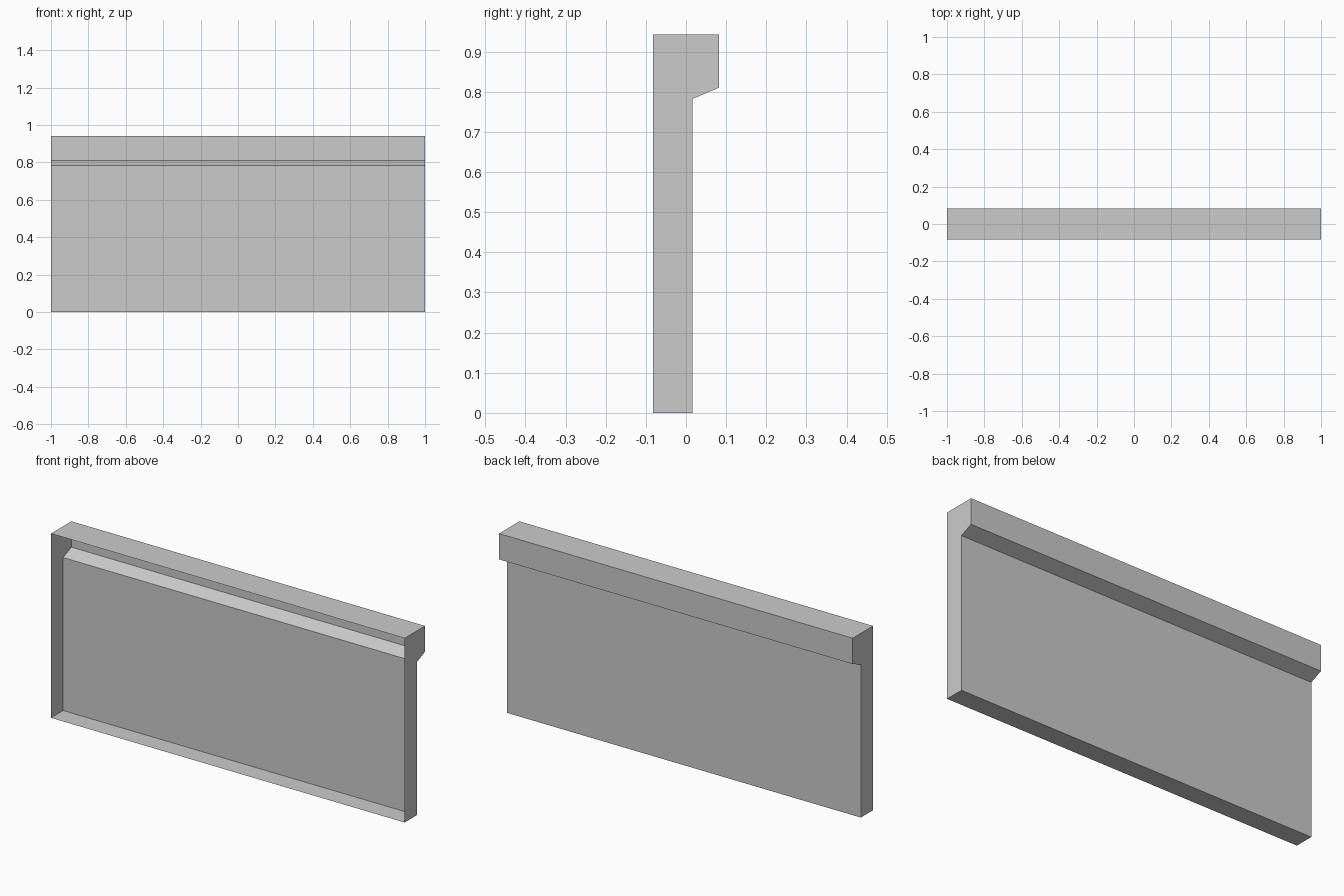
import bpy
import bmesh
from mathutils import Vector

cube = bpy.data.objects.get("Cube")
if cube:
    bpy.data.objects.remove(cube, do_unlink=True)

# Single plain grey
grey = bpy.data.materials.new("plain_grey")
grey.use_nodes = True
colour = (0.6, 0.6, 0.6, 1.0)
grey.diffuse_color = colour
grey.node_tree.nodes["Principled BSDF"].inputs["Base Color"].default_value = colour

# Side profile (y, z): thin panel with an overhanging, sloped lip at the back
HALF_WIDTH = 1.0
FRONT, PANEL, LIP = -0.082, 0.016, 0.082
TOP = 0.942
profile = [(FRONT, 0), (PANEL, 0), (PANEL, 0.782),
           (LIP, 0.81), (LIP, TOP), (FRONT, TOP)]

# Extrude the profile across the width
bm = bmesh.new()
end = bm.faces.new([bm.verts.new((-HALF_WIDTH, y, z)) for y, z in profile])
extruded = bmesh.ops.extrude_face_region(bm, geom=[end], use_keep_orig=True)
moved = [v for v in extruded["geom"] if isinstance(v, bmesh.types.BMVert)]
bmesh.ops.translate(bm, verts=moved, vec=Vector((2 * HALF_WIDTH, 0, 0)))
bmesh.ops.recalc_face_normals(bm, faces=bm.faces)

# Leave the front open so the shell is hollow
front = [f for f in bm.faces if all(abs(v.co.y - FRONT) < 1e-4 for v in f.verts)]
bmesh.ops.delete(bm, geom=front, context='FACES_ONLY')

mesh = bpy.data.meshes.new("open_front_panel")
bm.to_mesh(mesh)
bm.free()
mesh.materials.append(grey)
panel = bpy.data.objects.new("open_front_panel", mesh)
bpy.context.collection.objects.link(panel)
